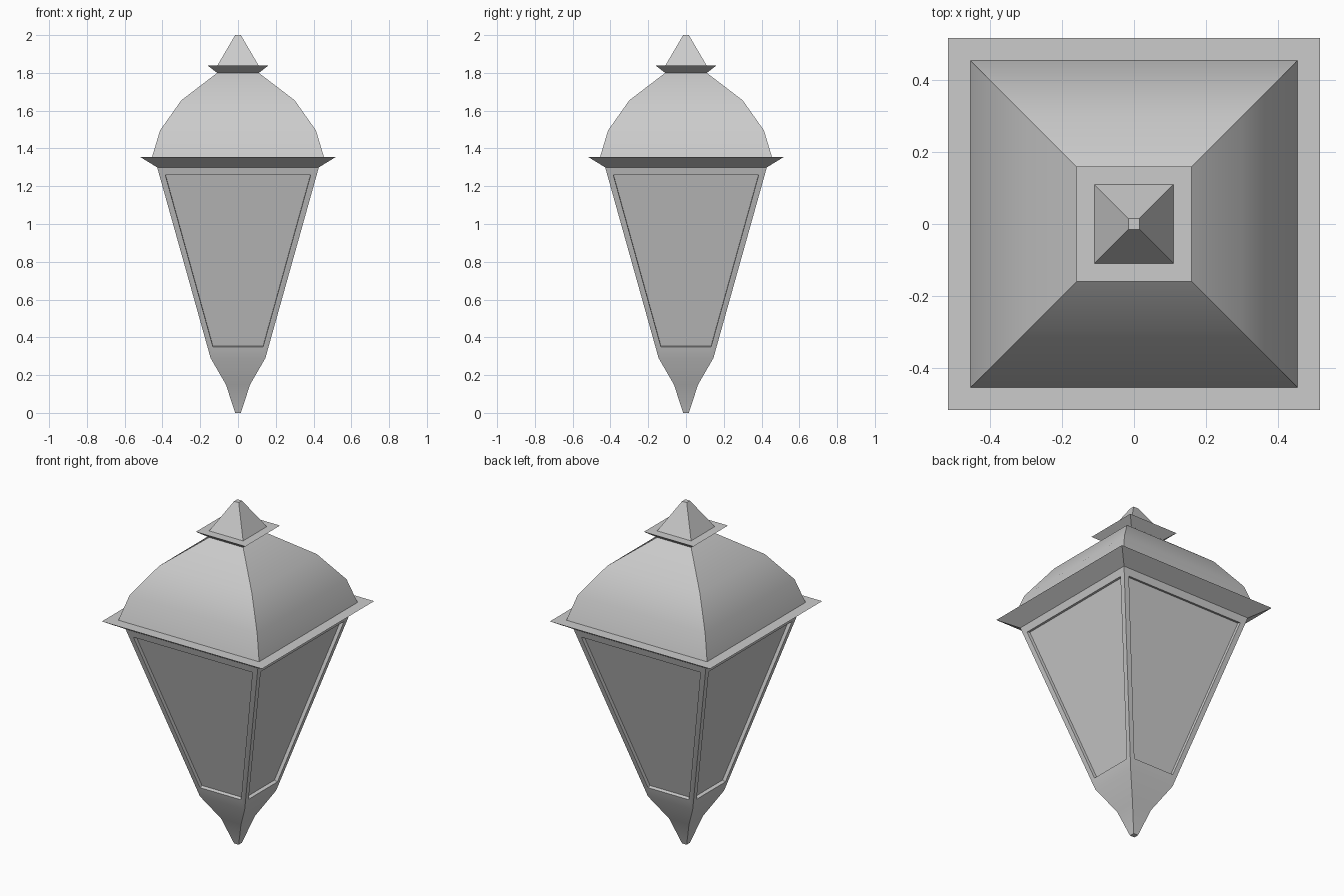
import bpy, bmesh
from math import copysign, radians

if "Cube" in bpy.data.objects:
    bpy.data.objects.remove(bpy.data.objects["Cube"])


def square_loft(name, profile, cap_bottom=False, cap_top=False, panel_band=None):
    """Skin square rings given as (half width, z); optionally recess panels in one band."""
    bm = bmesh.new()
    rings = [[bm.verts.new((sx * w, sy * w, z))
              for sx, sy in ((-1, -1), (1, -1), (1, 1), (-1, 1))] for w, z in profile]
    panels = []
    for k, (a, b) in enumerate(zip(rings, rings[1:])):
        for i in range(4):
            j = (i + 1) % 4
            f = bm.faces.new((a[i], a[j], b[j], b[i]))
            if k == panel_band:
                panels.append(f)
    if cap_bottom:
        bm.faces.new(rings[0][::-1])
    if cap_top:
        bm.faces.new(rings[-1])
    bm.normal_update()
    if panels:
        recess_panels(bm, panels, profile[panel_band], profile[panel_band + 1])
    me = bpy.data.meshes.new(name)
    bm.to_mesh(me)
    bm.free()
    ob = bpy.data.objects.new(name, me)
    bpy.context.collection.objects.link(ob)
    bpy.ops.object.select_all(action='DESELECT')
    ob.select_set(True)
    bpy.context.view_layer.objects.active = ob
    bpy.ops.object.shade_smooth_by_angle(angle=radians(30))
    return ob


def recess_panels(bm, panels, low, high):
    """Frame each side face, then push the pane inwards."""
    bmesh.ops.inset_individual(bm, faces=panels, thickness=0.02)
    mid = (low[1] + high[1]) / 2
    for f in panels:
        n = f.normal.copy()
        axis = 0 if abs(n.x) > abs(n.y) else 1
        for v in f.verts:
            w, z = (0.385, 1.26) if v.co.z > mid else (0.133, 0.35)
            t = (z - low[1]) / (high[1] - low[1])
            v.co[axis] = copysign(low[0] + t * (high[0] - low[0]), n[axis])
            v.co[1 - axis] = copysign(w, v.co[1 - axis])
            v.co.z = z
    bm.normal_update()
    bmesh.ops.inset_individual(bm, faces=panels, thickness=0, depth=-0.02)


# Tapered body with pointed foot and four recessed panes
square_loft("lantern_body", [(0.015, 0), (0.064, 0.15), (0.145, 0.29), (0.428, 1.30)],
            cap_bottom=True, panel_band=2)

# Flared eave with flat top ledge
square_loft("eave", [(0.428, 1.30), (0.518, 1.355), (0.455, 1.355)])

# Domed roof
square_loft("roof", [(0.455, 1.355), (0.413, 1.495), (0.30, 1.655), (0.11, 1.80)])

# Small collar and pointed finial
square_loft("finial_collar", [(0.11, 1.80), (0.16, 1.838), (0.11, 1.838)])
square_loft("finial", [(0.11, 1.838), (0.015, 2.0)], cap_top=True)
